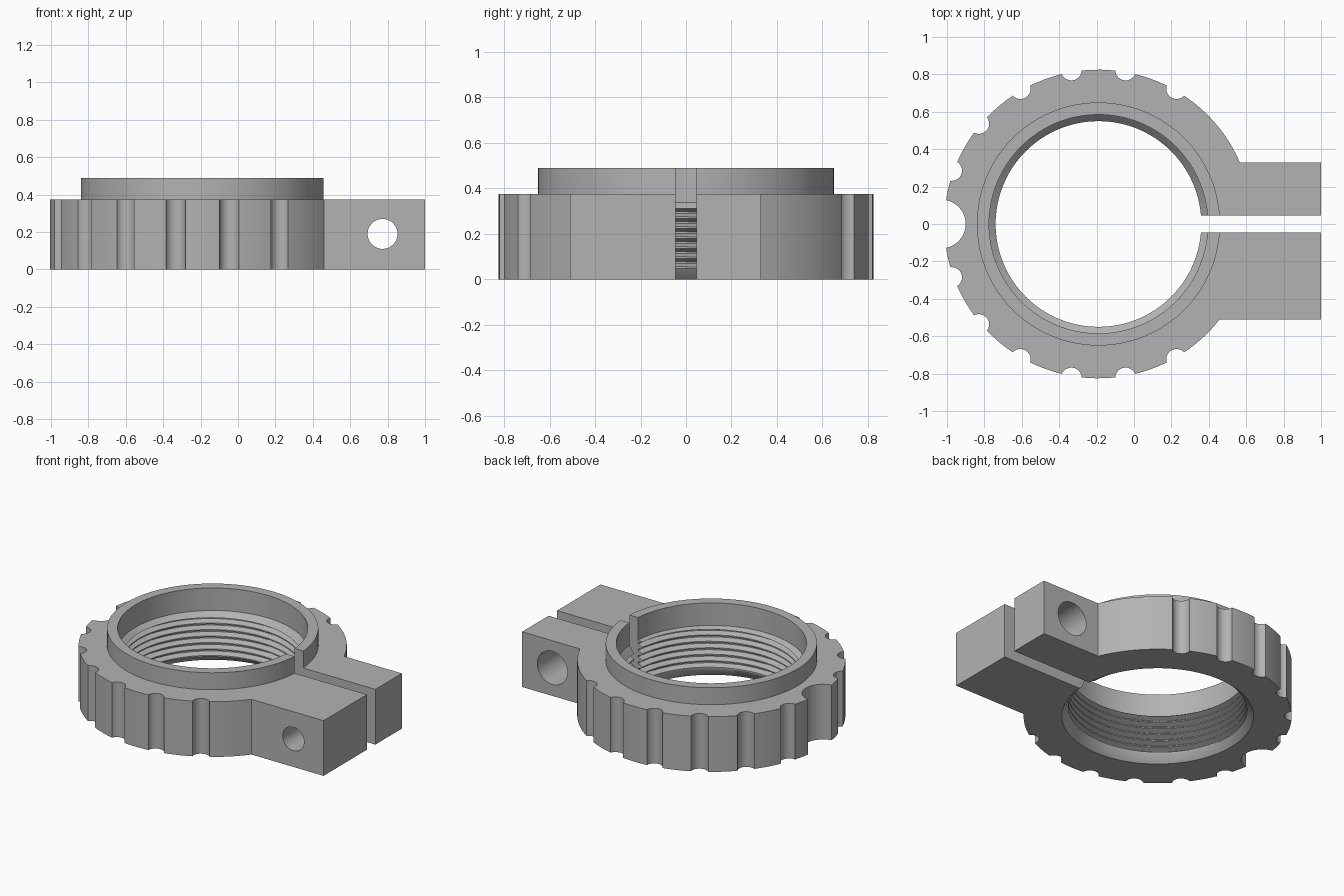
import bpy, bmesh
from math import sin, cos, pi, radians, asin, sqrt

CX = -0.19            # ring axis
R = 0.825             # grip radius
H = 0.375             # body height
SEG = 96

cube = bpy.data.objects.get("Cube")
if cube:
    bpy.data.objects.remove(cube, do_unlink=True)

grey = bpy.data.materials.new("plain_grey")
grey.use_nodes = True
colour = (0.45, 0.45, 0.45, 1)
grey.diffuse_color = colour
grey.node_tree.nodes["Principled BSDF"].inputs["Base Color"].default_value = colour


def make_object(name, bm):
    bmesh.ops.recalc_face_normals(bm, faces=bm.faces)
    mesh = bpy.data.meshes.new(name)
    bm.to_mesh(mesh)
    bm.free()
    mesh.materials.append(grey)
    obj = bpy.data.objects.new(name, mesh)
    bpy.context.collection.objects.link(obj)
    return obj


def prism(name, outline, z0, z1):
    bm = bmesh.new()
    face = bm.faces.new([bm.verts.new((x, y, z0)) for x, y in outline])
    top = bmesh.ops.extrude_face_region(bm, geom=[face])["geom"]
    bmesh.ops.translate(bm, vec=(0, 0, z1 - z0),
                        verts=[v for v in top if isinstance(v, bmesh.types.BMVert)])
    return make_object(name, bm)


def circle(x, y, r, n):
    return [(x + r * cos(2 * pi * i / n), y + r * sin(2 * pi * i / n)) for i in range(n)]


def combine(target, tool, operation):
    mod = target.modifiers.new(operation.lower(), "BOOLEAN")
    mod.operation = operation
    mod.solver = "EXACT"
    mod.object = tool
    bpy.context.view_layer.objects.active = target
    bpy.ops.object.modifier_apply(modifier=mod.name)
    bpy.data.objects.remove(tool, do_unlink=True)


# Ring body with the two clamp lugs as one outline
back_y, front_y = 0.33, -0.51
start, end = asin(back_y / R), 2 * pi + asin(front_y / R)
arc = [start + (end - start) * i / SEG for i in range(SEG + 1)]
outline = [(CX + R * cos(a), R * sin(a)) for a in arc]
outline += [(1, front_y), (1, back_y)]
body = prism("clamp_ring", outline, 0, H)

# Raised collar
combine(body, prism("collar", circle(CX, 0, 0.65, SEG), 0.2, 0.49), "UNION")

# Finger grooves around the grip, and the large index notch
for side in (1, -1):
    for deg in range(60, 161, 20):
        a = radians(deg * side)
        spot = circle(CX + 0.835 * cos(a), 0.835 * sin(a), 0.055, 24)
        combine(body, prism("groove_cutter", spot, -0.1, 0.6), "DIFFERENCE")
combine(body, prism("notch_cutter", circle(-1.03, 0, 0.13, 40), -0.1, 0.6), "DIFFERENCE")

# Threaded bore: lathed profile whose thread rows climb one pitch per turn
PITCH, TURNS = 0.044, 6
profile = [(0.61, -0.02, 0), (0.568, 0.022, 0)]
for t in range(TURNS):
    z = 0.025 + t * PITCH
    profile += [(0.55, z, 1), (0.55, z + 0.008, 1),
                (0.585, z + 0.022, 1), (0.585, z + 0.03, 1)]
profile += [(0.55, 0.025 + TURNS * PITCH, 1), (0.585, 0.337, 0), (0.585, 0.6, 0)]
bm = bmesh.new()
columns = []
for i in range(SEG):
    a = 2 * pi * i / SEG
    columns.append([bm.verts.new((CX + r * cos(a), r * sin(a), z + climb * PITCH * i / SEG))
                    for r, z, climb in profile])
for i, col in enumerate(columns):
    nxt = columns[(i + 1) % SEG]
    for j in range(len(profile) - 1):
        bm.faces.new((col[j], nxt[j], nxt[j + 1], col[j + 1]))
bm.faces.new([c[0] for c in columns])
bm.faces.new([c[-1] for c in columns])
combine(body, make_object("bore_cutter", bm), "DIFFERENCE")

# Clamping slot
slot = [(CX + 0.3, -0.046), (1.1, -0.046), (1.1, 0.046), (CX + 0.3, 0.046)]
combine(body, prism("slot_cutter", slot, -0.1, 0.6), "DIFFERENCE")

# Screw hole: narrow through the front lug, wide through the back lug
for radius, y0, y1 in ((0.08, -0.6, 0.0), (0.113, 0.0, 0.5)):
    hole = prism("hole_cutter", circle(0, 0, radius, 48), -y1, -y0)
    hole.rotation_euler.x = pi / 2
    hole.location = (0.773, 0, 0.19)
    bpy.context.view_layer.update()
    combine(body, hole, "DIFFERENCE")

# Smooth curved walls, sharp edges kept
bpy.ops.object.select_all(action="DESELECT")
body.select_set(True)
bpy.context.view_layer.objects.active = body
bpy.ops.object.shade_smooth_by_angle(angle=radians(25))
